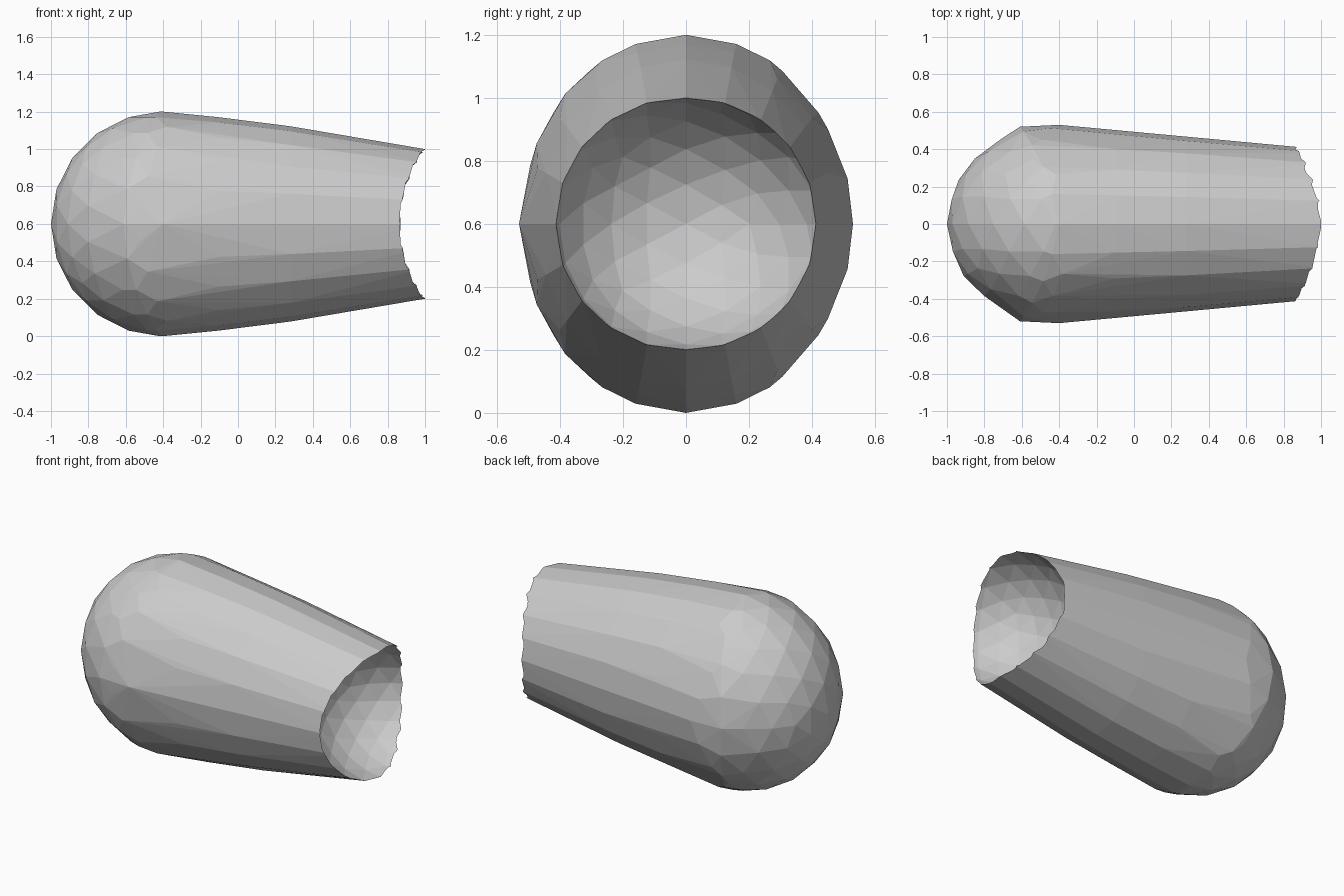
import bpy, bmesh, math
from mathutils import Matrix, Vector

if "Cube" in bpy.data.objects:
    bpy.data.objects.remove(bpy.data.objects["Cube"])

MID_Z = 0.6
SIDES = 20


def ico_points(bm, centre, radii):
    """Low-poly ellipsoid with its poles along y."""
    m = (Matrix.Translation((centre, 0, MID_Z))
         @ Matrix.Diagonal((*radii, 1)) @ Matrix.Rotation(math.pi / 2, 4, 'X'))
    bmesh.ops.create_icosphere(bm, subdivisions=3, radius=1, matrix=m)


def make_object(bm, name):
    bmesh.ops.recalc_face_normals(bm, faces=bm.faces)
    me = bpy.data.meshes.new(name)
    bm.to_mesh(me)
    bm.free()
    ob = bpy.data.objects.new(name, me)
    bpy.context.collection.objects.link(ob)
    return ob


# Tapered body: hull of the rounded end and elliptical rings
dome = bmesh.new()
ico_points(dome, -0.4, (0.6, 0.53, 0.6))
points = [v.co.copy() for v in dome.verts if v.co.x < -0.38]
dome.free()

# Each ring: x at top, forward lean of the sides, half width, half height
rings = [(-0.42, -0.19, 0.52, 0.60), (-0.10, 0, 0.495, 0.57),
         (0.28, 0, 0.467, 0.522), (1.0, 0, 0.40, 0.40)]
for x, lean, ry, rz in rings:
    for i in range(SIDES):
        a = math.tau * i / SIDES
        points.append(Vector((x + lean * math.cos(a) ** 2,
                              ry * math.cos(a), MID_Z + rz * math.sin(a))))

bm = bmesh.new()
for p in points:
    bm.verts.new(p)
res = bmesh.ops.convex_hull(bm, input=bm.verts)
bmesh.ops.delete(bm, geom=[v for v in bm.verts if not v.link_faces], context='VERTS')
body = make_object(bm, "tapered_body")

# Faceted bowl cut into the narrow end
bm = bmesh.new()
ico_points(bm, 1.03, (0.43, 0.45, 0.403))
cutter = make_object(bm, "socket_cutter")
cutter.hide_render = True
cutter.hide_viewport = True

mod = body.modifiers.new("socket", 'BOOLEAN')
mod.operation = 'DIFFERENCE'
mod.solver = 'EXACT'
mod.object = cutter
